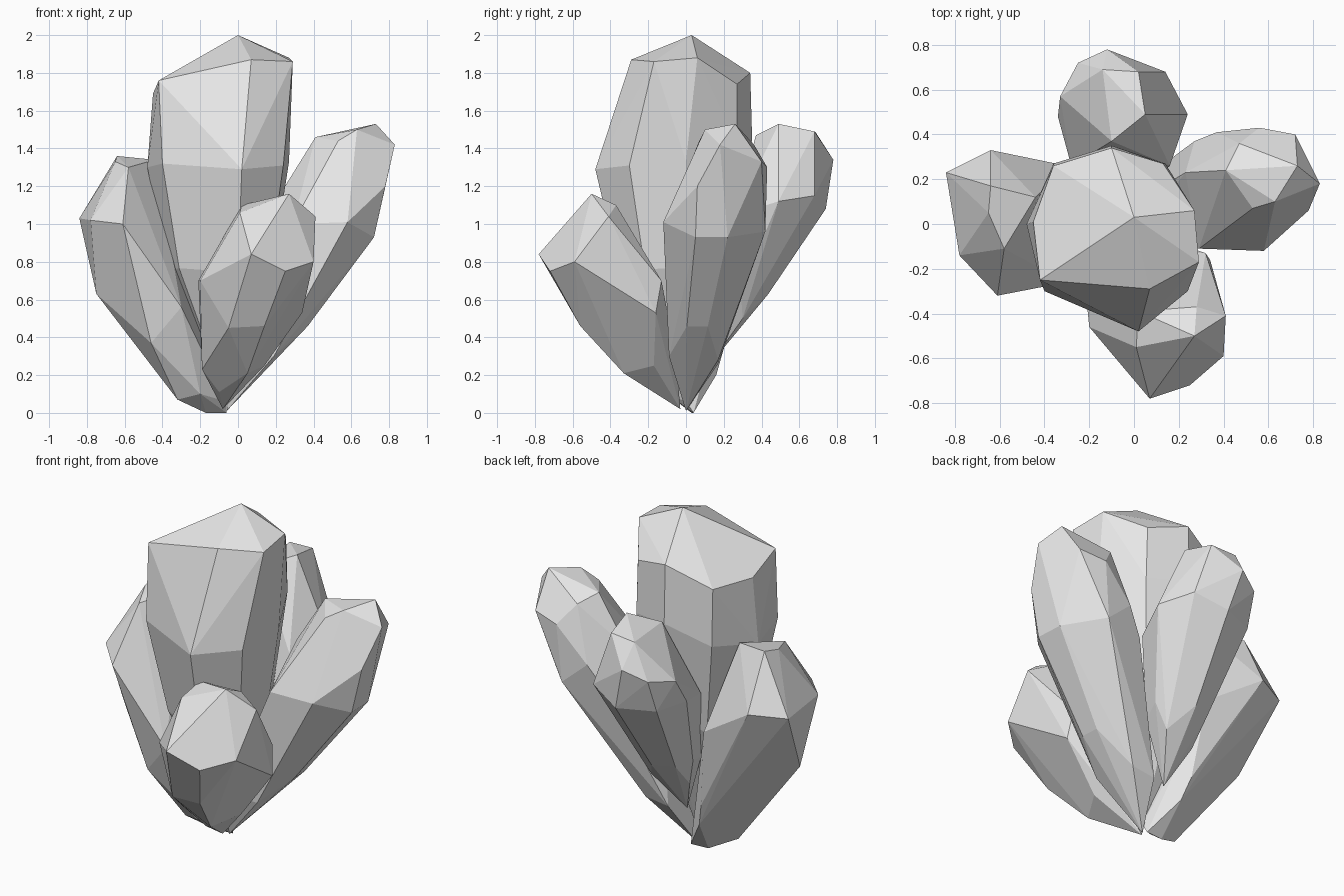
import bpy
import bmesh
import math
from mathutils import Vector

# Remove the default cube if the scene has it
default_cube = bpy.data.objects.get("Cube")
if default_cube:
    bpy.data.objects.remove(default_cube, do_unlink=True)

# Single plain grey for every crystal
GREY = (.8, .8, .8, 1)
crystal_grey = bpy.data.materials.new("crystal_grey")
crystal_grey.use_nodes = True
crystal_grey.diffuse_color = GREY
shader = crystal_grey.node_tree.nodes["Principled BSDF"]
shader.inputs["Base Color"].default_value = GREY


def taper_ring(girdle, root, along, width):
    """Copy the girdle outline part way to the root, scaled to the given width."""
    centre = sum(girdle, Vector()) / len(girdle)
    middle = root.lerp(centre, along)
    return [middle + (point - centre) * width for point in girdle]


def crystal(name, crown, girdle, root, taper, belly=()):
    """Faceted convex crystal: crown facets, widest girdle, tapering stem, root."""
    crown = [Vector(point) for point in crown]
    girdle = [Vector(point) for point in girdle]
    root = Vector(root)
    corners = crown + girdle + [root] + [Vector(point) for point in belly]
    corners += taper_ring(girdle, root, *taper)

    bm = bmesh.new()
    for corner in corners:
        bm.verts.new(corner)
    hull = bmesh.ops.convex_hull(bm, input=list(bm.verts))
    leftover = {item for key in ("geom_interior", "geom_unused")
                for item in hull[key] if isinstance(item, bmesh.types.BMVert)}
    bmesh.ops.delete(bm, geom=list(leftover), context="VERTS")
    # Merge nearly coplanar triangles into broad flat facets
    bmesh.ops.dissolve_limit(bm, angle_limit=math.radians(5),
                             verts=list(bm.verts), edges=list(bm.edges))
    bmesh.ops.recalc_face_normals(bm, faces=list(bm.faces))

    mesh = bpy.data.meshes.new(name)
    bm.to_mesh(mesh)
    bm.free()
    mesh.materials.append(crystal_grey)
    obj = bpy.data.objects.new(name, mesh)
    bpy.context.collection.objects.link(obj)


# Tall middle crystal
crystal(
    "centre_crystal",
    crown=[(0, .03, 2), (-.42, -.25, 1.76), (.07, -.29, 1.87),
           (.29, -.17, 1.86), (.27, .06, 1.88), (.13, .27, 1.74),
           (-.1, .34, 1.8), (-.36, .26, 1.69), (-.45, .01, 1.69)],
    girdle=[(-.4, -.3, 1.32), (.02, -.48, 1.29), (.24, -.3, 1.31),
            (.27, 0, 1.33), (.14, .27, 1.42), (-.1, .35, 1.45),
            (-.36, .27, 1.35), (-.48, 0, 1.3)],
    root=(-.07, 0, .1),
    taper=(.55, .74),
)

# Long crystal leaning to the model's left
crystal(
    "left_crystal",
    crown=[(.41, .24, 1.46), (.53, .07, 1.44), (.63, .1, 1.5),
           (.73, .26, 1.53), (.83, .18, 1.42), (.47, .36, 1.42),
           (.72, .4, 1.33), (.56, .43, 1.3), (.78, .06, 1.2)],
    girdle=[(.58, -.12, 1.01), (.29, -.11, 1), (.72, .05, .93),
            (.71, .22, .93), (.53, .42, .96), (.37, .41, 1.1),
            (.27, .37, .95), (.23, .23, 1.17)],
    root=(-.06, 0, .01),
    taper=(.5, .65),
    belly=[(.19, -.09, .3), (.15, .17, .28), (0, .17, .26),
           (-.02, -.08, .3)],
)

# Crystal leaning backwards
crystal(
    "back_crystal",
    crown=[(-.1, .37, 1.47), (.05, .49, 1.53), (-.14, .69, 1.48),
           (.02, .68, 1.49), (-.12, .78, 1.34), (-.25, .72, 1.28),
           (-.33, .57, 1.25)],
    girdle=[(.14, .68, 1.15), (.24, .49, 1.12), (-.05, .74, 1.08),
            (-.34, .48, 1.1), (-.26, .65, 1.08), (.16, .26, 1.05),
            (-.28, .26, 1.05)],
    root=(-.1, .13, .26),
    taper=(.45, .58),
    belly=[(-.2, .25, .48), (.02, .3, .5)],
)

# Broad crystal leaning to the model's right
crystal(
    "right_crystal",
    crown=[(-.64, .17, 1.36), (-.65, .05, 1.33), (-.58, -.11, 1.3),
           (-.44, .12, 1.34)],
    girdle=[(-.84, .23, 1.03), (-.78, -.14, 1.02), (-.61, -.32, 1),
            (-.3, -.26, .56), (-.64, .33, 1.04), (-.3, .26, .82)],
    root=(-.06, .04, 0),
    taper=(.4, .4),
    belly=[(-.75, -.01, .63), (-.54, -.06, .37), (-.53, .19, .67),
           (-.46, -.2, .37), (-.32, -.04, .07), (-.17, .03, 0),
           (-.2, -.1, .1), (-.2, .16, .2), (-.24, .2, .34),
           (-.06, 0, .06)],
)

# Short stout crystal leaning forwards
crystal(
    "front_crystal",
    crown=[(.27, -.5, 1.16), (.01, -.55, 1.06), (.02, -.39, 1.1),
           (.41, -.41, 1.04), (.28, -.37, 1.1)],
    girdle=[(.07, -.78, .84), (.4, -.59, .8), (.25, -.72, .75),
            (-.08, -.61, .75), (-.2, -.46, .7), (-.21, -.36, .7),
            (-.18, -.14, .6), (.32, -.13, .7)],
    root=(-.08, -.03, .02),
    taper=(.4, .45),
    belly=[(.14, -.56, .46), (-.05, -.55, .45), (.34, -.16, .53),
           (.05, -.33, .21), (-.19, -.24, .23), (.14, -.17, .25),
           (-.1, -.16, .11)],
)
